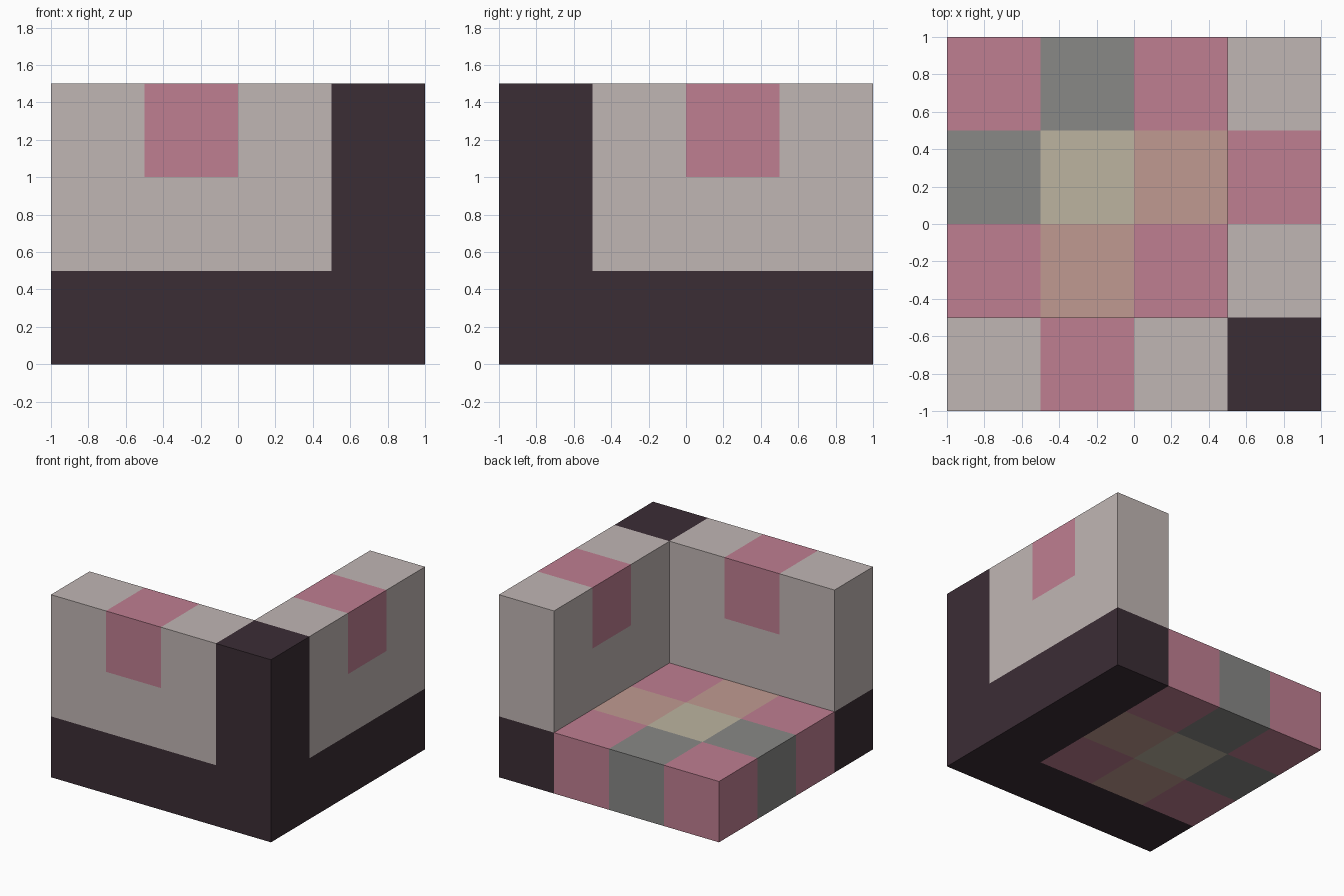
import bpy
import bmesh
from mathutils import Vector

default = bpy.data.objects.get("Cube")
if default:
    bpy.data.objects.remove(default, do_unlink=True)

CELL = 0.5
ORIGIN = Vector((-1, -1, 0))


def linear(hex_code):
    channels = [int(hex_code[i:i + 2], 16) / 255 for i in (0, 2, 4)]
    return [c / 12.92 if c < 0.04045 else ((c + 0.055) / 1.055) ** 2.4
            for c in channels] + [1]


def make_material(name, hex_code):
    mat = bpy.data.materials.new(name)
    mat.use_nodes = True
    mat.diffuse_color = linear(hex_code)
    bsdf = next(n for n in mat.node_tree.nodes if n.type == 'BSDF_PRINCIPLED')
    bsdf.inputs["Base Color"].default_value = linear(hex_code)
    return mat


# One letter per block colour
PALETTE = {
    "L": make_material("pale stone", "C0B6B4"),
    "P": make_material("rose", "BF7E91"),
    "G": make_material("grey", "888886"),
    "C": make_material("cream", "BCB4A0"),
    "S": make_material("salmon", "C09A91"),
    "D": make_material("dark plum", "3B2D35"),
}

# Block layout of each part: position (x, y, z) -> colour letter
floor = {(x, y + 1, 0): c
         for y, row in enumerate(("PSP", "GCS", "PGP"))
         for x, c in enumerate(row)}
front_wall = {(x, 0, z): c
              for z, row in enumerate(("DDD", "LLL", "LPL"))
              for x, c in enumerate(row)}
right_wall = {(3, y + 1, z): c
              for z, row in enumerate(("DDD", "LLL", "LPL"))
              for y, c in enumerate(row)}
corner_post = {(3, 0, z): "D" for z in range(3)}

parts = {"floor": floor, "front_wall": front_wall,
         "side_wall": right_wall, "corner_post": corner_post}
occupied = {pos for blocks in parts.values() for pos in blocks}


def build_part(name, blocks):
    """Make a mesh from the blocks, keeping only their exposed sides."""
    letters = sorted(set(blocks.values()))
    bm = bmesh.new()
    for pos, letter in blocks.items():
        centre = Vector(pos) + Vector((0.5, 0.5, 0.5))
        for axis in range(3):
            for sign in (-1, 1):
                normal = Vector((0, 0, 0))
                normal[axis] = sign
                if tuple(int(v) for v in Vector(pos) + normal) in occupied:
                    continue
                u = Vector((0, 0, 0))
                u[(axis + 1) % 3] = 0.5
                v = normal.cross(u)
                mid = centre + normal / 2
                corners = (mid - u - v, mid + u - v, mid + u + v, mid - u + v)
                face = bm.faces.new([bm.verts.new(ORIGIN + p * CELL) for p in corners])
                face.material_index = letters.index(letter)
    bmesh.ops.remove_doubles(bm, verts=bm.verts[:], dist=0.001)
    mesh = bpy.data.meshes.new(name)
    bm.to_mesh(mesh)
    bm.free()
    for letter in letters:
        mesh.materials.append(PALETTE[letter])
    bpy.context.collection.objects.link(bpy.data.objects.new(name, mesh))


for part_name, part_blocks in parts.items():
    build_part(part_name, part_blocks)
